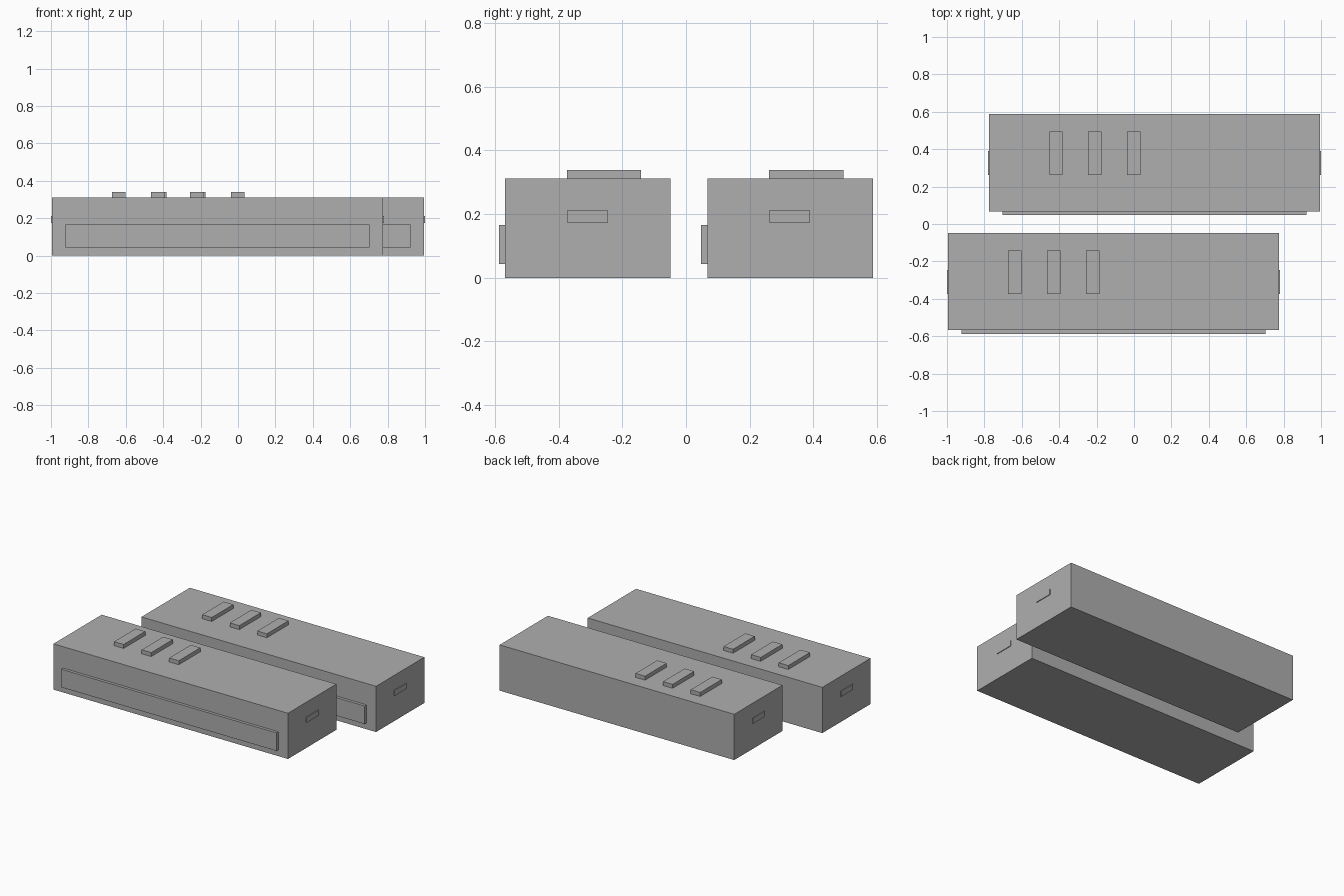
import bpy

if "Cube" in bpy.data.objects:
    bpy.data.objects.remove(bpy.data.objects["Cube"])

grey = bpy.data.materials.new("plain grey")
grey.diffuse_color = (0.43, 0.43, 0.43, 1)
grey.use_nodes = True
grey.node_tree.nodes["Principled BSDF"].inputs["Base Color"].default_value = grey.diffuse_color


def box(name, x0, x1, y0, y1, z0, z1):
    bpy.ops.mesh.primitive_cube_add(size=1, location=((x0 + x1) / 2, (y0 + y1) / 2, (z0 + z1) / 2))
    ob = bpy.context.object
    ob.name = name
    ob.scale = (x1 - x0, y1 - y0, z1 - z0)
    bpy.ops.object.transform_apply(location=False, rotation=False, scale=True)
    ob.data.materials.append(grey)
    return ob


# two identical long blocks, staggered; (x, y) is the left front bottom corner
for side, x, y in (("front", -0.995, -0.568), ("back", -0.775, 0.067)):
    # main body
    box(side + "_body", x, x + 1.77, y, y + 0.52, 0, 0.312)
    # long raised panel on the front
    box(side + "_panel", x + 0.073, x + 1.697, y - 0.02, y + 0.01, 0.043, 0.166)
    # three raised slats on the top
    for i in range(3):
        sx = x + 0.322 + i * 0.208
        box(f"{side}_slat_{i + 1}", sx, sx + 0.072, y + 0.194, y + 0.427, 0.302, 0.339)
    # thin handle plates on both ends
    for end, hx in (("left", x), ("right", x + 1.77)):
        box(f"{side}_{end}_handle", hx - 0.005, hx + 0.005, y + 0.194, y + 0.323, 0.174, 0.211)
